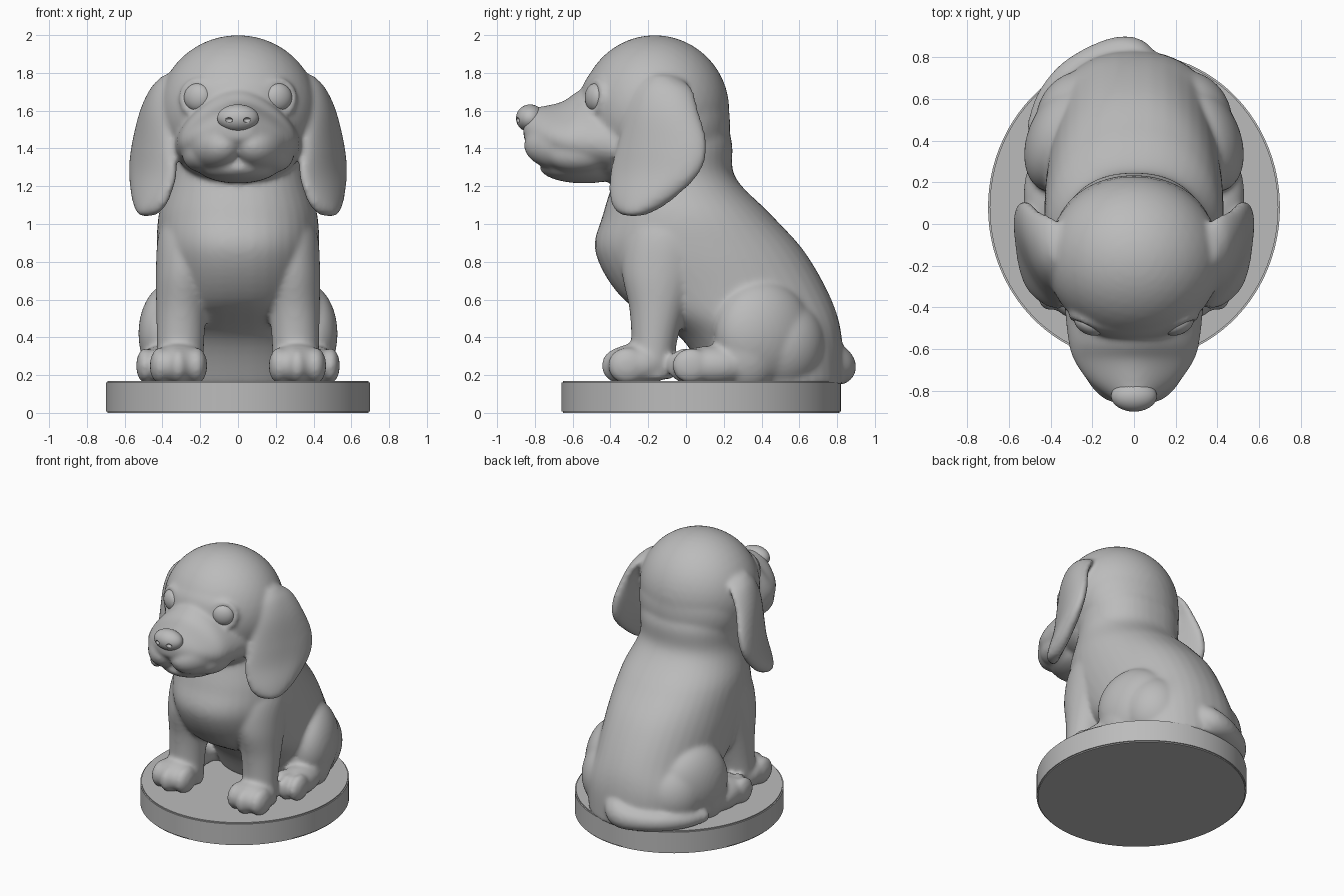
import bpy, bmesh, math
from mathutils import Vector, Matrix

if "Cube" in bpy.data.objects:
    bpy.data.objects.remove(bpy.data.objects["Cube"])

stone = bpy.data.materials.new("grey stone")
stone.diffuse_color = (0.5, 0.5, 0.5, 1)
stone.use_nodes = True
stone.node_tree.nodes["Principled BSDF"].inputs["Base Color"].default_value = stone.diffuse_color


def make(name, bm, angle=60):
    bmesh.ops.recalc_face_normals(bm, faces=bm.faces)
    me = bpy.data.meshes.new(name)
    bm.to_mesh(me)
    bm.free()
    me.materials.append(stone)
    ob = bpy.data.objects.new(name, me)
    bpy.context.collection.objects.link(ob)
    bpy.ops.object.select_all(action='DESELECT')
    ob.select_set(True)
    bpy.context.view_layer.objects.active = ob
    bpy.ops.object.shade_smooth_by_angle(angle=math.radians(angle))
    return ob


def ball(bm, c, r, turn=0, tilt=0, sub=4):
    m = (Matrix.Translation(c) @ Matrix.Rotation(turn, 4, 'Z') @ Matrix.Rotation(tilt, 4, 'X')
         @ Matrix.Diagonal((*r, 1)))
    bmesh.ops.create_icosphere(bm, subdivisions=sub, radius=1, matrix=m)


def resample(rows, n=6):
    """Smooth curve through the rows."""
    out = []
    for i in range(len(rows) - 1):
        a, b = rows[max(i - 1, 0)], rows[i]
        c, d = rows[i + 1], rows[min(i + 2, len(rows) - 1)]
        for k in range(n):
            t = k / n
            out.append([0.5 * (2*q + (r-p)*t + (2*p-5*q+4*r-s)*t*t + (3*q-p-3*r+s)*t**3)
                        for p, q, r, s in zip(a, b, c, d)])
    return out + [list(rows[-1])]


def loft(bm, rows, point, seg=40):
    """Closed skin through cross-sections; point(row, cos, sin) gives a position."""
    rings = [[bm.verts.new(point(row, math.cos(2*math.pi*k/seg), math.sin(2*math.pi*k/seg)))
              for k in range(seg)] for row in resample(rows)]
    for a, b in zip(rings, rings[1:]):
        for k in range(seg):
            bm.faces.new((a[k], a[k-1], b[k-1], b[k]))
    bm.faces.new(rings[0])
    bm.faces.new(rings[-1])


def full(c):
    """Slightly squared circle coordinate."""
    return math.copysign(abs(c)**.88, c)


bm = bmesh.new()

# trunk and neck: height, front, back, half width
trunk = [(.15, .12, .83, .40), (.4, -.03, .825, .43), (.6, -.33, .77, .42), (.85, -.48, .63, .43),
         (1.05, -.44, .45, .42), (1.25, -.38, .26, .36), (1.45, -.34, .24, .35), (1.7, -.25, .14, .28)]
loft(bm, trunk, lambda r, c, s: (r[3]*full(c), (r[1]+r[2])/2 + (r[2]-r[1])/2*s, r[0]))

# cranium, back of the head, brow, cheeks
ball(bm, (0, -.165, 1.6), (.42, .395, .40))
ball(bm, (0, -.07, 1.52), (.385, .305, .36))
ball(bm, (0, -.34, 1.66), (.33, .22, .21))
ball(bm, (0, -.28, 1.43), (.345, .30, .23))

# muzzle: depth, bottom, top, half width
muzzle = [(-.35, 1.25, 1.72, .32), (-.55, 1.28, 1.71, .30), (-.65, 1.32, 1.65, .275),
          (-.75, 1.37, 1.625, .21), (-.82, 1.41, 1.615, .13), (-.86, 1.45, 1.60, .07)]
loft(bm, muzzle, lambda r, c, s: (r[3]*c*(1 - .36*s), r[0], (r[1]+r[2])/2 + (r[2]-r[1])/2*s))
ball(bm, (0, -.54, 1.30), (.215, .235, .085))

# ears: height, front y and x, back y and x, half thickness
ear = [(1.79, -.20, .34, -.06, .33, .03), (1.72, -.26, .36, .03, .40, .05), (1.6, -.31, .365, .065, .475, .055),
       (1.42, -.36, .35, .11, .53, .06), (1.27, -.40, .335, .07, .55, .06),
       (1.13, -.40, .375, -.07, .53, .055), (1.06, -.36, .42, -.18, .50, .04), (1.04, -.30, .45, -.25, .47, .015)]
for side in (-1, 1):
    def ear_point(r, c, s):
        f, b = Vector((r[2], r[1])), Vector((r[4], r[3]))
        d = (b - f).normalized()
        p = (f + b)/2 + (b - f)/2*full(c) + Vector((d.y, -d.x))*r[5]*full(s)
        return (side*(p.x + .03*(1 - c*c)), p.y, r[0])
    loft(bm, ear, ear_point)

    # eyelids
    n = Vector((side*.42, -.9, .12)).normalized()
    u = n.cross(Vector((0, 0, 1))).normalized()
    v = u.cross(n)
    for k in range(28):
        a = 2*math.pi*k/28
        ball(bm, Vector((side*.215, -.482, 1.67)) + (u*math.cos(a) + v*math.sin(a))*.088, (.02,)*3, sub=2)

    # jowls on either side of the lip cleft
    ball(bm, (side*.125, -.63, 1.415), (.14, .235, .135), turn=side*-.3)
    ball(bm, (side*.18, -.57, 1.37), (.115, .18, .10), turn=side*-.15)

    # front leg: height, centre x, front, back, half width
    leg = [(.18, .305, -.30, -.07, .125), (.36, .305, -.29, -.05, .125), (.55, .298, -.30, .00, .135),
           (.75, .28, -.34, .08, .155), (.95, .255, -.32, .14, .165), (1.1, .2, -.25, .12, .15)]
    loft(bm, leg, lambda r, c, s: (side*r[1] + r[4]*c, (r[2]+r[3])/2 + (r[3]-r[2])/2*s, r[0]))

    # front paw and toes
    ball(bm, (side*.315, -.255, .255), (.145, .175, .115))
    for dx, y in ((-.095, -.31), (0, -.345), (.095, -.31)):
        ball(bm, (side*.315 + dx, y, .25), (.058, .105, .098), sub=3)

    # haunch fading into the rump
    ball(bm, (side*.335, .41, .42), (.175, .27, .28), turn=side*.4)
    ball(bm, (side*.37, .32, .32), (.145, .18, .22))
    ball(bm, (side*.24, .50, .36), (.23, .24, .26), turn=side*.4)

    # hind foot and toes
    ball(bm, (side*.415, .14, .25), (.115, .22, .105))
    for dx, y in ((-.07, .025), (0, .0), (.07, .025)):
        ball(bm, (side*.42 + dx, y, .25), (.05, .10, .095), sub=3)

# tail curling around the rump
tail = [(.04, .74, .30, .10), (-.02, .80, .25, .10), (-.14, .80, .235, .08), (-.30, .72, .23, .07),
        (-.41, .60, .225, .06), (-.47, .47, .22, .045)]
for x, y, z, r in resample(tail):
    ball(bm, (x, y, z), (r, r, r), sub=3)

puppy = make("puppy_body", bm, 180)
blend = puppy.modifiers.new("blend", 'REMESH')
blend.mode = 'VOXEL'
blend.voxel_size = .014
blend.use_smooth_shade = True
soften = puppy.modifiers.new("soften", 'SMOOTH')
soften.factor = .5
soften.iterations = 12

# eyeballs
for side, label in ((-1, "left"), (1, "right")):
    bm = bmesh.new()
    ball(bm, (side*.213, -.48, 1.67), (.077, .05, .075), turn=side*.43)
    make("eye_" + label, bm)

# nose with nostril hollows
bm = bmesh.new()
ball(bm, (0, -.825, 1.56), (.11, .075, .073))
nose = make("nose", bm)
bm = bmesh.new()
for side in (-1, 1):
    ball(bm, (side*.052, -.90, 1.55), (.022, .03, .014), turn=side*.5, sub=3)
cutter = make("nostril_cutter", bm)
cutter.hide_render = True
cutter.hide_viewport = True
cut = nose.modifiers.new("nostrils", 'BOOLEAN')
cut.operation = 'DIFFERENCE'
cut.object = cutter

# round plinth
bm = bmesh.new()
bmesh.ops.create_cone(bm, cap_ends=True, segments=96, radius1=1, radius2=1, depth=.17,
                      matrix=Matrix.Translation((0, .08, .085)) @ Matrix.Diagonal((.70, .74, 1, 1)))
rim = [e for e in bm.edges if abs(e.verts[0].co.z - e.verts[1].co.z) < .01]
bmesh.ops.bevel(bm, geom=rim, offset=.008, segments=2, affect='EDGES')
make("plinth", bm, 35)
